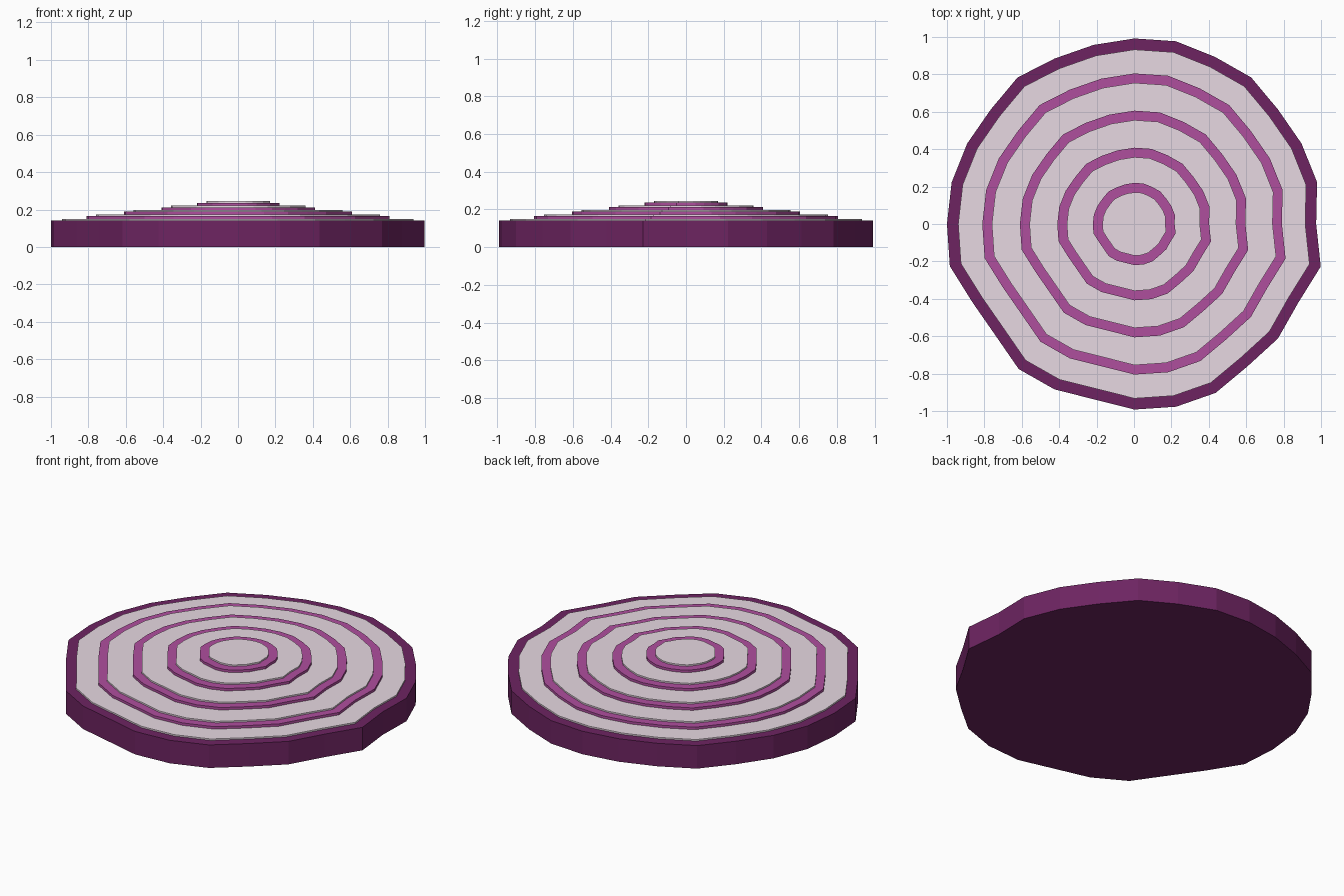
import bpy
import bmesh
import math

cube = bpy.data.objects.get("Cube")
if cube:
    bpy.data.objects.remove(cube, do_unlink=True)


def make_material(name, srgb):
    linear = [((c / 255 + 0.055) / 1.055) ** 2.4 for c in srgb] + [1.0]
    mat = bpy.data.materials.new(name)
    mat.use_nodes = True
    mat.diffuse_color = linear
    shader = next(n for n in mat.node_tree.nodes if n.type == 'BSDF_PRINCIPLED')
    shader.inputs["Base Color"].default_value = linear
    return mat


skin_purple = make_material("dark purple skin", (109, 36, 97))
ring_purple = make_material("light purple ring", (175, 78, 158))
flesh_pale = make_material("pale lilac flesh", (231, 216, 226))

# Uneven outline of the slice: radius at equal angle steps
outline_percent = [97, 100, 99, 98, 100, 99, 100, 99, 98, 98, 100, 98, 99, 100,
                   100, 101, 96, 95, 99, 98, 96, 99, 100, 100, 97, 98, 97, 102]


def make_layer(name, scale, bottom, top, material):
    """Flat-sided prism that follows the slice outline."""
    bm = bmesh.new()
    step = math.tau / len(outline_percent)
    corners = []
    for i, percent in enumerate(outline_percent):
        radius = scale * percent / 100
        corners.append(bm.verts.new((0.002 + radius * math.cos(i * step),
                                     radius * math.sin(i * step),
                                     bottom)))
    base = bm.faces.new(corners)
    lifted = bmesh.ops.extrude_face_region(bm, geom=[base], use_keep_orig=True)
    moved = [g for g in lifted["geom"] if isinstance(g, bmesh.types.BMVert)]
    bmesh.ops.translate(bm, vec=(0, 0, top - bottom), verts=moved)
    bmesh.ops.recalc_face_normals(bm, faces=bm.faces)
    mesh = bpy.data.meshes.new(name)
    bm.to_mesh(mesh)
    bm.free()
    mesh.materials.append(material)
    obj = bpy.data.objects.new(name, mesh)
    bpy.context.collection.objects.link(obj)
    return obj


# Stepped layers: each coloured ring carries a slightly smaller pale disc
labels = ["outer", "second", "third", "fourth", "core"]
scales = [1.002, 0.813, 0.612, 0.412, 0.222]
floor = 0.0
for level, (label, scale) in enumerate(zip(labels, scales)):
    ring_top = 0.14 + 0.024 * level
    flesh_top = ring_top + 0.009
    material = ring_purple if level else skin_purple
    make_layer(label + "_ring", scale, floor, ring_top, material)
    inset = 0.051 if level else 0.06
    make_layer(label + "_flesh", scale - inset, ring_top - 0.005, flesh_top, flesh_pale)
    floor = flesh_top - 0.005
